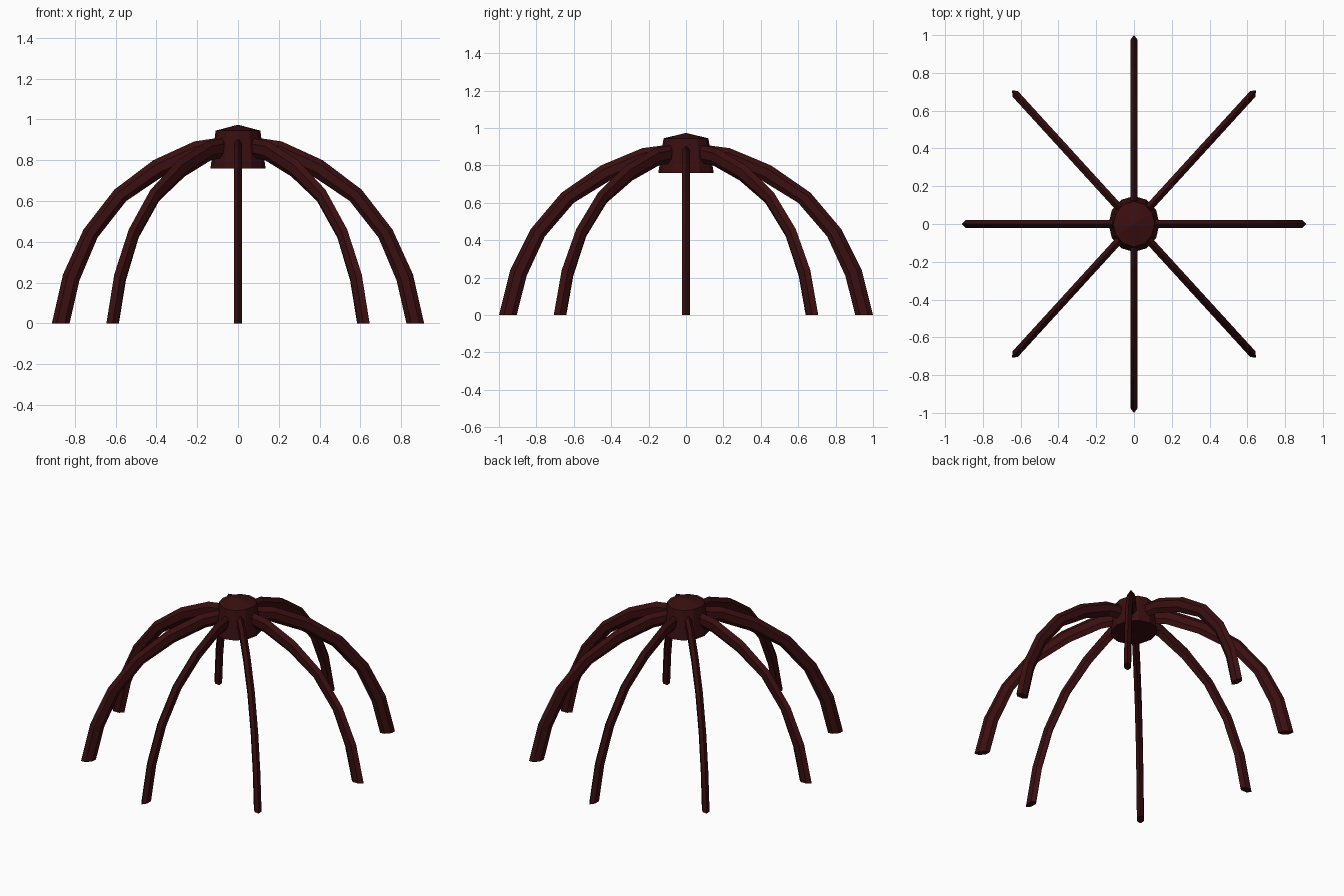
import bpy, bmesh
from math import sin, cos, pi

cube = bpy.data.objects.get("Cube")
if cube:
    bpy.data.objects.remove(cube, do_unlink=True)

SQUASH = 0.913       # the dome is narrower across x
HALF_WIDTH = 0.0215

maroon = bpy.data.materials.new("dark maroon")
maroon.use_nodes = True
colour = (0.042, 0.0045, 0.005, 1)
maroon.diffuse_color = colour
maroon.node_tree.nodes["Principled BSDF"].inputs["Base Color"].default_value = colour


def finish(name, bm):
    bmesh.ops.recalc_face_normals(bm, faces=bm.faces)
    mesh = bpy.data.meshes.new(name)
    bm.to_mesh(mesh)
    bm.free()
    mesh.materials.append(maroon)
    obj = bpy.data.objects.new(name, mesh)
    bpy.context.collection.objects.link(obj)
    return obj


# Rib outline as (radius, height), from foot to hub
outer = [(1, 0), (.94, .24), (.83, .46), (.665, .655), (.455, .80), (.235, .892), (.05, .917)]
inner = [(.905, 0), (.852, .21), (.755, .42), (.60, .60), (.405, .72), (.205, .80), (.05, .82)]
# Six-sided section: (share of depth, side)
section = [(0, 0), (.27, 1), (.73, 1), (1, 0), (.73, -1), (.27, -1)]


def make_rib(name, angle):
    bm = bmesh.new()
    c, s = cos(angle), sin(angle)
    rings = []
    for (r0, z0), (r1, z1) in zip(outer, inner):
        ring = []
        for t, side in section:
            r, z, w = r0 + (r1 - r0) * t, z0 + (z1 - z0) * t, side * HALF_WIDTH
            ring.append(bm.verts.new(((r * c - w * s) * SQUASH, r * s + w * c, z)))
        rings.append(ring)
    for a, b in zip(rings, rings[1:]):
        for i in range(6):
            j = (i + 1) % 6
            bm.faces.new((a[i], a[j], b[j], b[i]))
    bm.faces.new(rings[0])
    bm.faces.new(rings[-1])
    return finish(name, bm)


names = ["left", "back_left", "back", "back_right", "right", "front_right", "front", "front_left"]
for i, n in enumerate(names):
    make_rib(n + "_rib", i * pi / 4)

# Tapered hub with a shallow pointed cap
SIDES = 12
bm = bmesh.new()
low, high = [[bm.verts.new((r * cos(2 * pi * i / SIDES) * SQUASH, r * sin(2 * pi * i / SIDES), z))
              for i in range(SIDES)] for r, z in ((.148, .76), (.12, .945))]
apex = bm.verts.new((0, 0, .974))
for i in range(SIDES):
    j = (i + 1) % SIDES
    bm.faces.new((low[i], low[j], high[j], high[i]))
    bm.faces.new((high[i], high[j], apex))
bm.faces.new(low)
finish("hub", bm)
